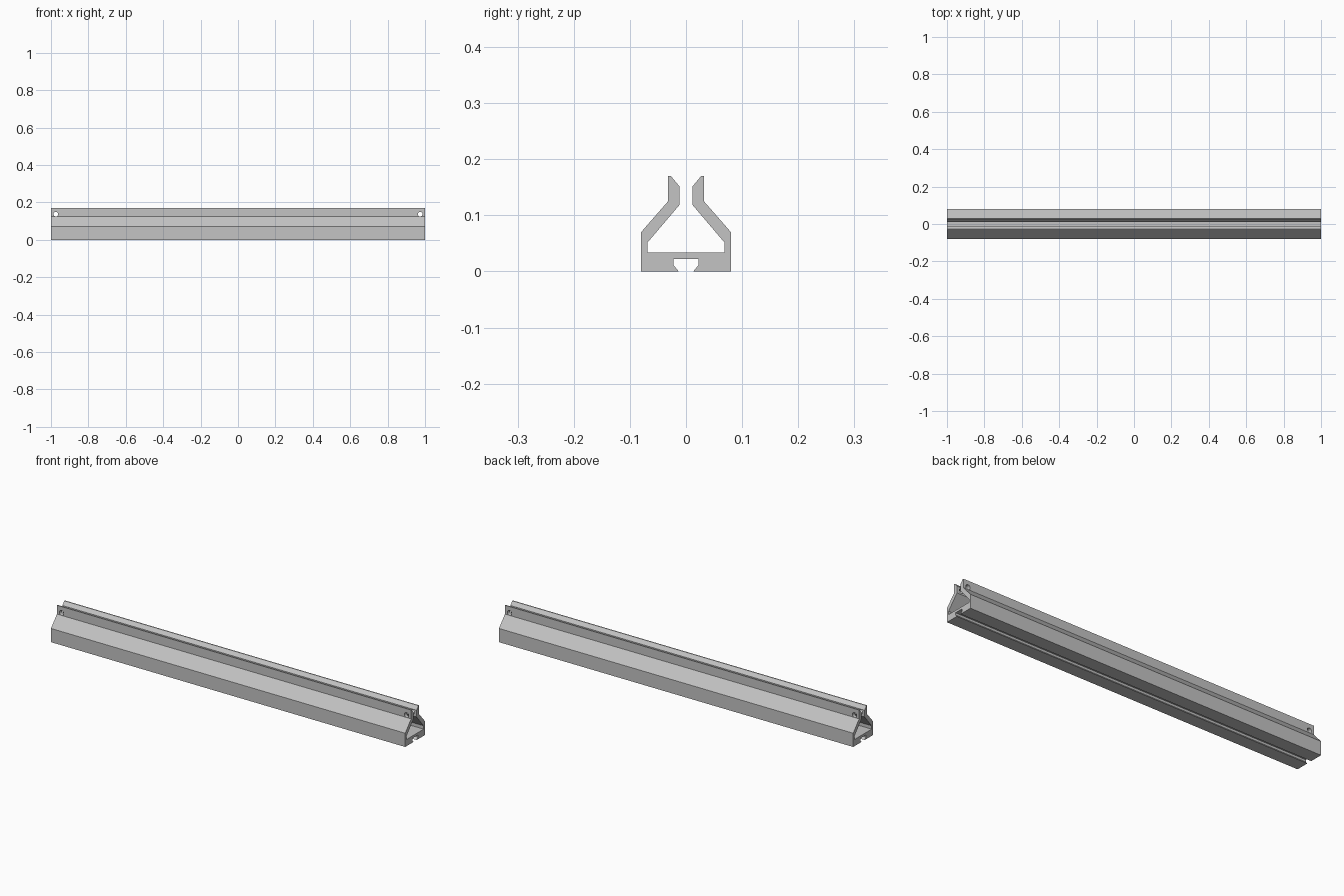
import bpy, bmesh
from math import radians
from mathutils import Matrix, Vector

cube = bpy.data.objects.get("Cube")
if cube:
    bpy.data.objects.remove(cube, do_unlink=True)

LENGTH = 2.0

metal = bpy.data.materials.new("light grey metal")
metal.use_nodes = True
grey = (0.55, 0.55, 0.55, 1)
metal.diffuse_color = grey
metal.node_tree.nodes["Principled BSDF"].inputs["Base Color"].default_value = grey


def make_object(name, bm):
    bmesh.ops.recalc_face_normals(bm, faces=bm.faces)
    mesh = bpy.data.meshes.new(name)
    bm.to_mesh(mesh)
    bm.free()
    mesh.materials.append(metal)
    obj = bpy.data.objects.new(name, mesh)
    bpy.context.collection.objects.link(obj)
    return obj


# Half of the rail section (y, z): underside slot, outer wall, jaw, inner channel
half = [(0.022, 0.022), (0.022, 0.011), (0.013, 0), (0.08, 0), (0.08, 0.07),
        (0.032, 0.125), (0.032, 0.17), (0.027, 0.17), (0.012, 0.152),
        (0.012, 0.118), (0.069, 0.051), (0.069, 0.034)]
section = half + [(-y, z) for y, z in reversed(half)]

# Extruded rail
bm = bmesh.new()
end = bm.faces.new([bm.verts.new((-LENGTH / 2, y, z)) for y, z in section])
grown = bmesh.ops.extrude_face_region(bm, geom=[end], use_keep_orig=True)
verts = [g for g in grown["geom"] if isinstance(g, bmesh.types.BMVert)]
bmesh.ops.translate(bm, verts=verts, vec=(LENGTH, 0, 0))
rail = make_object("clamp_rail", bm)

# Cross holes through both jaws near each end
bm = bmesh.new()
for side in (-1, 1):
    place = Matrix.Translation(Vector((side * 0.974, 0, 0.137)))
    bmesh.ops.create_cone(bm, cap_ends=True, segments=24, radius1=0.0125,
                          radius2=0.0125, depth=0.3,
                          matrix=place @ Matrix.Rotation(radians(90), 4, "X"))
cutter = make_object("pin_hole_cutter", bm)
cutter.hide_render = True
cutter.hide_viewport = True
cutter.display_type = "WIRE"

holes = rail.modifiers.new("pin_holes", "BOOLEAN")
holes.operation = "DIFFERENCE"
holes.solver = "EXACT"
holes.object = cutter
